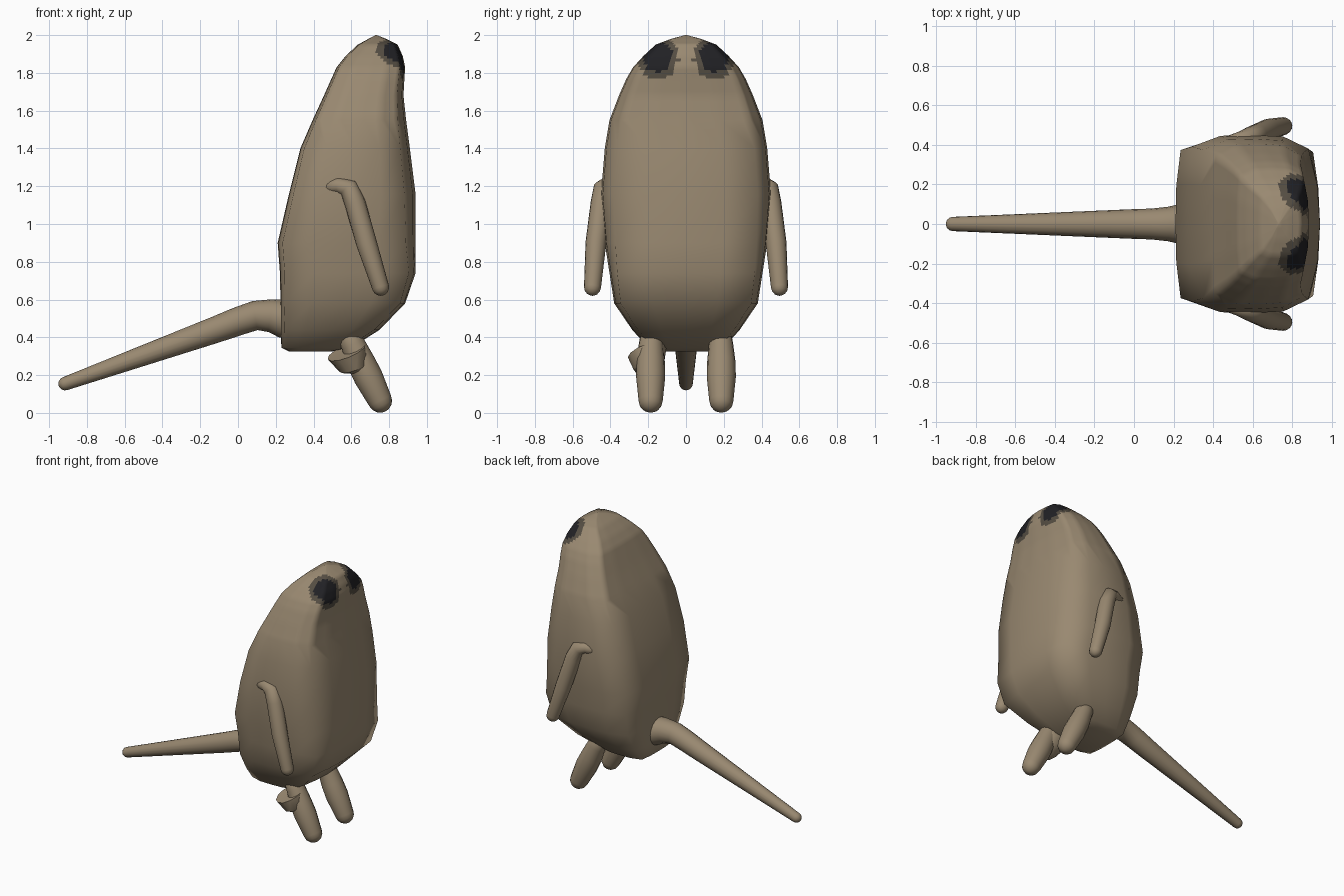
import bpy, bmesh, math
from mathutils import Vector

if "Cube" in bpy.data.objects:
    bpy.data.objects.remove(bpy.data.objects["Cube"])


def material(name, color):
    m = bpy.data.materials.new(name)
    m.diffuse_color = (*color, 1)
    m.use_nodes = True
    m.node_tree.nodes["Principled BSDF"].inputs["Base Color"].default_value = m.diffuse_color
    return m


FUR = material("brown_fur", (0.32, 0.25, 0.165))
SHADE = material("patch_edge", (0.09, 0.075, 0.055))
DARK = material("dark_patch", (0.015, 0.015, 0.018))


def loft(name, rings, caps=True):
    """Skin a list of equal-length point rings into a smooth mesh."""
    bm = bmesh.new()
    rows = [[bm.verts.new(p) for p in r] for r in rings]
    n = len(rows[0])
    for a, b in zip(rows, rows[1:]):
        for i in range(n):
            j = (i + 1) % n
            bm.faces.new((a[i], a[j], b[j], b[i]))
    if caps:
        bm.faces.new(rows[0][::-1])
        bm.faces.new(rows[-1])
    bmesh.ops.recalc_face_normals(bm, faces=bm.faces)
    me = bpy.data.meshes.new(name)
    bm.to_mesh(me)
    bm.free()
    for p in me.polygons:
        p.use_smooth = True
    ob = bpy.data.objects.new(name, me)
    bpy.context.collection.objects.link(ob)
    me.materials.append(FUR)
    return ob


def limb(name, path, radii, n=16):
    """Tapered tube along a path, with a rounded end."""
    pts, rad = [Vector(p) for p in path], list(radii)
    d, r, end = (pts[-1] - pts[-2]).normalized(), rad[-1], pts[-1]
    for k in (25, 50, 72, 86):
        t = math.radians(k)
        pts.append(end + d * r * math.sin(t))
        rad.append(r * math.cos(t))
    rings = []
    for i, (p, r) in enumerate(zip(pts, rad)):
        d = (pts[min(i + 1, len(pts) - 1)] - pts[max(i - 1, 0)]).normalized()
        u = (Vector((0, 1, 0)) - d * d.y).normalized()
        v = d.cross(u)
        rings.append([p + r * (u * math.cos(a) + v * math.sin(a))
                      for a in (2 * math.pi * k / n for k in range(n))])
    return loft(name, rings)


def section(front):
    """Boxy outline; front = 1 gives a square belly edge, 0 a rounder one."""
    half = [(1, 0), (0.95 + 0.03 * front, 0.45),
            (0.80 + 0.12 * front, 0.83 + 0.08 * front), (0.45, 0.98), (0, 1),
            (-0.5, 0.99), (-0.93, 0.87), (-0.99, 0.45), (-1, 0)]
    return half + [(x, -y) for x, y in half[-2:0:-1]]


# Body: levels as z, back x, front x, half width, squareness of the front
levels = [(0.325, 0.27, 0.50, 0.14, .5), (0.345, 0.23, 0.60, 0.20, .6),
          (0.44, 0.225, 0.75, 0.285, .8), (0.58, 0.225, 0.885, 0.38, 1),
          (0.74, 0.222, 0.94, 0.405, .85), (0.90, 0.21, 0.94, 0.43, .5),
          (1.16, 0.27, 0.94, 0.45, .2), (1.40, 0.33, 0.91, 0.43, .2),
          (1.55, 0.395, 0.89, 0.405, .2), (1.68, 0.455, 0.876, 0.355, .3),
          (1.77, 0.495, 0.881, 0.315, .3), (1.83, 0.522, 0.885, 0.28, .3),
          (1.89, 0.57, 0.872, 0.225, .3), (1.95, 0.635, 0.845, 0.16, .3),
          (1.98, 0.69, 0.785, 0.08, .3), (2.0, 0.728, 0.735, 0.005, .3)]
body = loft("body", [[((x0 + x1) / 2 + (x1 - x0) / 2 * sx, w * sy, z)
                      for sx, sy in section(f)] for z, x0, x1, w, f in levels])

# Dark patches on the head, with a softer rim; head faces are refined first
bm = bmesh.new()
bm.from_mesh(body.data)
edges = [e for e in bm.edges if min(v.co.z for v in e.verts) > 1.5]
bmesh.ops.subdivide_edges(bm, edges=edges, cuts=3, use_grid_fill=True)
for f in bm.faces:
    c = f.calc_center_median()
    d = (Vector((c.x, abs(c.y), c.z)) - Vector((0.825, 0.145, 1.875))).length
    f.material_index = 2 if d < 0.085 else 1 if d < 0.115 else 0
    f.smooth = True
bm.to_mesh(body.data)
bm.free()
body.data.materials.append(SHADE)
body.data.materials.append(DARK)

# Tail
limb("tail", [(0.32, 0, 0.49), (0.23, 0, 0.50), (0.17, 0, 0.515),
              (0.09, 0, 0.515), (0.0, 0, 0.485), (-0.12, 0, 0.44),
              (-0.915, 0, 0.155)],
     [0.115, 0.1, 0.087, 0.078, 0.075, 0.07, 0.036])

# Arms and legs, mirrored
for s, side in ((-1, "right"), (1, "left")):
    limb(side + "_arm",
         [(0.45, s * 0.40, 1.19), (0.53, s * 0.422, 1.205), (0.585, s * 0.438, 1.19),
          (0.62, s * 0.45, 1.11), (0.68, s * 0.477, 0.90), (0.755, s * 0.495, 0.665)],
         [0.035, 0.042, 0.052, 0.055, 0.055, 0.045])
    limb(side + "_leg",
         [(0.54, s * 0.17, 0.50), (0.61, s * 0.185, 0.36), (0.65, s * 0.187, 0.27),
          (0.69, s * 0.187, 0.19), (0.752, s * 0.187, 0.065)],
         [0.055, 0.065, 0.075, 0.077, 0.064])

# Flared cuff on one leg
cuff = []
axis = Vector((0.35, 0.3, -0.87)).normalized()
u = Vector((0, 1, 0)).cross(axis).normalized()
v = axis.cross(u)
for c, r in (((0.59, -0.19, 0.33), 0.05), ((0.575, -0.205, 0.325), 0.108),
             ((0.615, -0.195, 0.25), 0.085), ((0.635, -0.19, 0.235), 0.06)):
    cuff.append([Vector(c) + r * (u * math.cos(a) + v * math.sin(a))
                 for a in (2 * math.pi * k / 12 for k in range(12))])
ob = loft("leg_cuff", cuff)
bpy.context.view_layer.objects.active = ob
ob.select_set(True)
bpy.ops.object.shade_smooth_by_angle(angle=math.radians(35))
